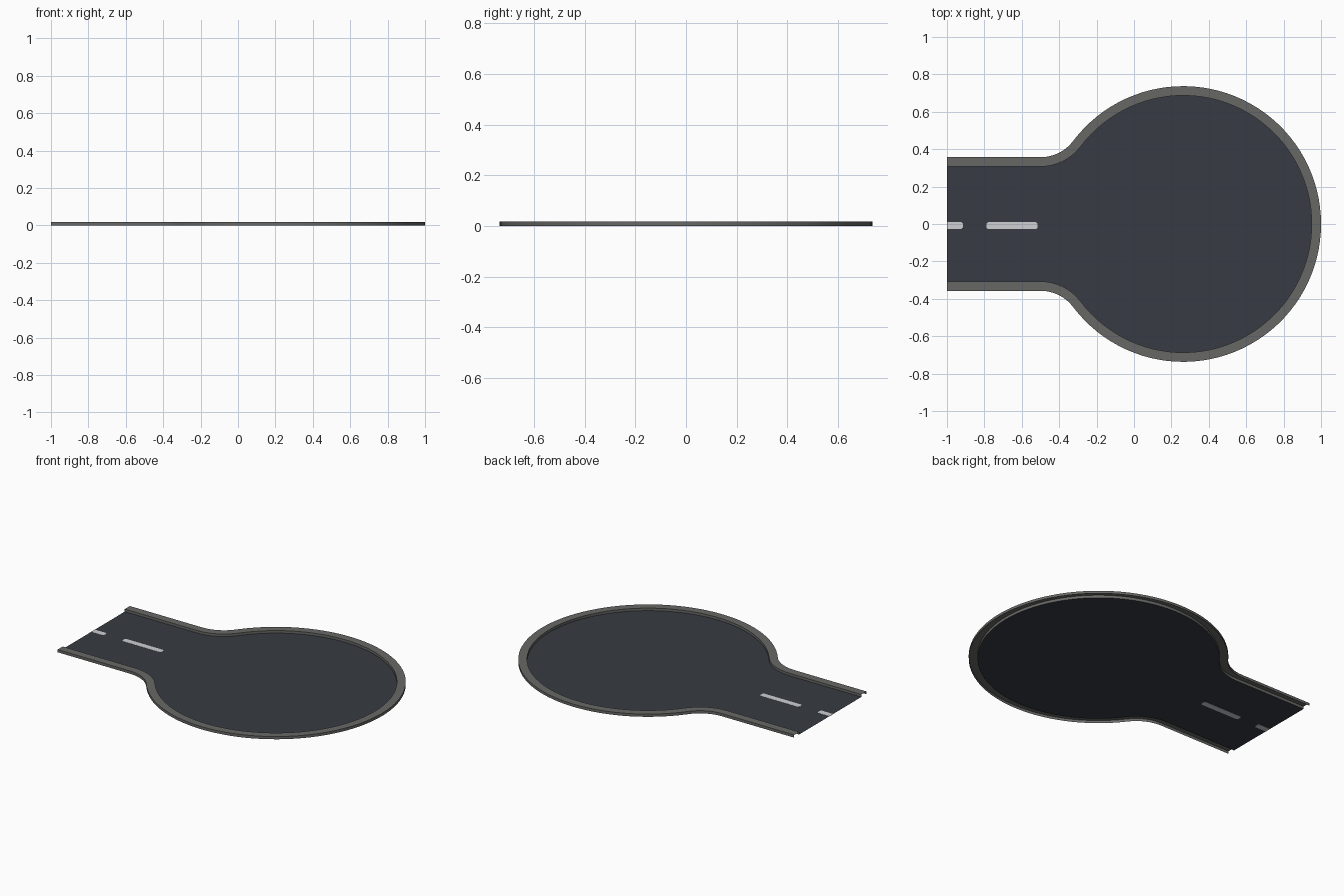
import bpy, bmesh, math

if "Cube" in bpy.data.objects:
    bpy.data.objects.remove(bpy.data.objects["Cube"])

CX, R, HALF, R_FILLET = 0.263, 0.737, 0.357, 0.219   # outer edge of the kerb
FX, FY = -0.5, HALF + R_FILLET                       # fillet centre
KERB, H, ROAD_Z = 0.05, 0.017, 0.001


def material(name, rgb):
    m = bpy.data.materials.new(name)
    m.diffuse_color = (*rgb, 1)
    m.use_nodes = True
    m.node_tree.nodes["Principled BSDF"].inputs["Base Color"].default_value = m.diffuse_color
    return m


asphalt = material("asphalt", (0.038, 0.045, 0.056))
concrete = material("kerb grey", (0.137, 0.137, 0.133))
paint = material("road paint", (0.62, 0.63, 0.65))


def make_object(name, bm, mat):
    me = bpy.data.meshes.new(name)
    bm.to_mesh(me)
    bm.free()
    me.materials.append(mat)
    ob = bpy.data.objects.new(name, me)
    bpy.context.collection.objects.link(ob)
    return ob


def outline(inset):
    """Open path: upper straight, fillet, round end, then mirrored back."""
    a = math.atan2(FY, CX - FX)          # angle of the tangent point
    half = [(-1.0, HALF - inset)]
    rf = R_FILLET + inset
    for i in range(9):
        t = -math.pi / 2 + (math.pi / 2 - a) * i / 8
        half.append((FX + rf * math.cos(t), FY + rf * math.sin(t)))
    r, start = R - inset, math.pi - a
    for i in range(1, 41):
        t = start * (1 - i / 40)
        half.append((CX + r * math.cos(t), r * math.sin(t)))
    return half + [(x, -y) for x, y in reversed(half[:-1])]


# road surface: one flat sheet
bm = bmesh.new()
f = bm.faces.new([bm.verts.new((x, y, ROAD_Z)) for x, y in reversed(outline(KERB))])
bmesh.ops.triangulate(bm, faces=[f])
make_object("road_surface", bm, asphalt)

# kerb: outer wall, top and inner wall, open underneath
bm = bmesh.new()
rows = [[bm.verts.new((x, y, z)) for x, y in outline(d)]
        for d, z in ((0, 0), (0, H), (KERB, H), (KERB, 0))]
for p, q in zip(rows, rows[1:]):
    for i in range(len(p) - 1):
        face = bm.faces.new((p[i + 1], p[i], q[i], q[i + 1]))
        face.smooth = True
kerb = make_object("kerb", bm, concrete)
bpy.context.view_layer.objects.active = kerb
kerb.select_set(True)
bpy.ops.object.shade_smooth_by_angle(angle=math.radians(30))


# centre line dashes: thin plates with clipped corners, seen from both sides
def dash(name, x0, x1, clip_start):
    y0, y1, c = -0.027, 0.010, 0.008
    pts = [(x1 - c, y0), (x1, y0 + c), (x1, y1 - c), (x1 - c, y1)]
    if clip_start:
        pts += [(x0 + c, y1), (x0, y1 - c), (x0, y0 + c), (x0 + c, y0)]
    else:
        pts += [(x0, y1), (x0, y0)]
    bm = bmesh.new()
    low = bm.faces.new([bm.verts.new((x, y, 0)) for x, y in pts])
    ext = bmesh.ops.extrude_face_region(bm, geom=[low], use_keep_orig=True)
    for v in ext["geom"]:
        if isinstance(v, bmesh.types.BMVert):
            v.co.z = 2 * ROAD_Z
    bmesh.ops.recalc_face_normals(bm, faces=bm.faces)
    make_object(name, bm, paint)


dash("centre_dash_short", -1.0, -0.915, False)
dash("centre_dash_long", -0.789, -0.516, True)
